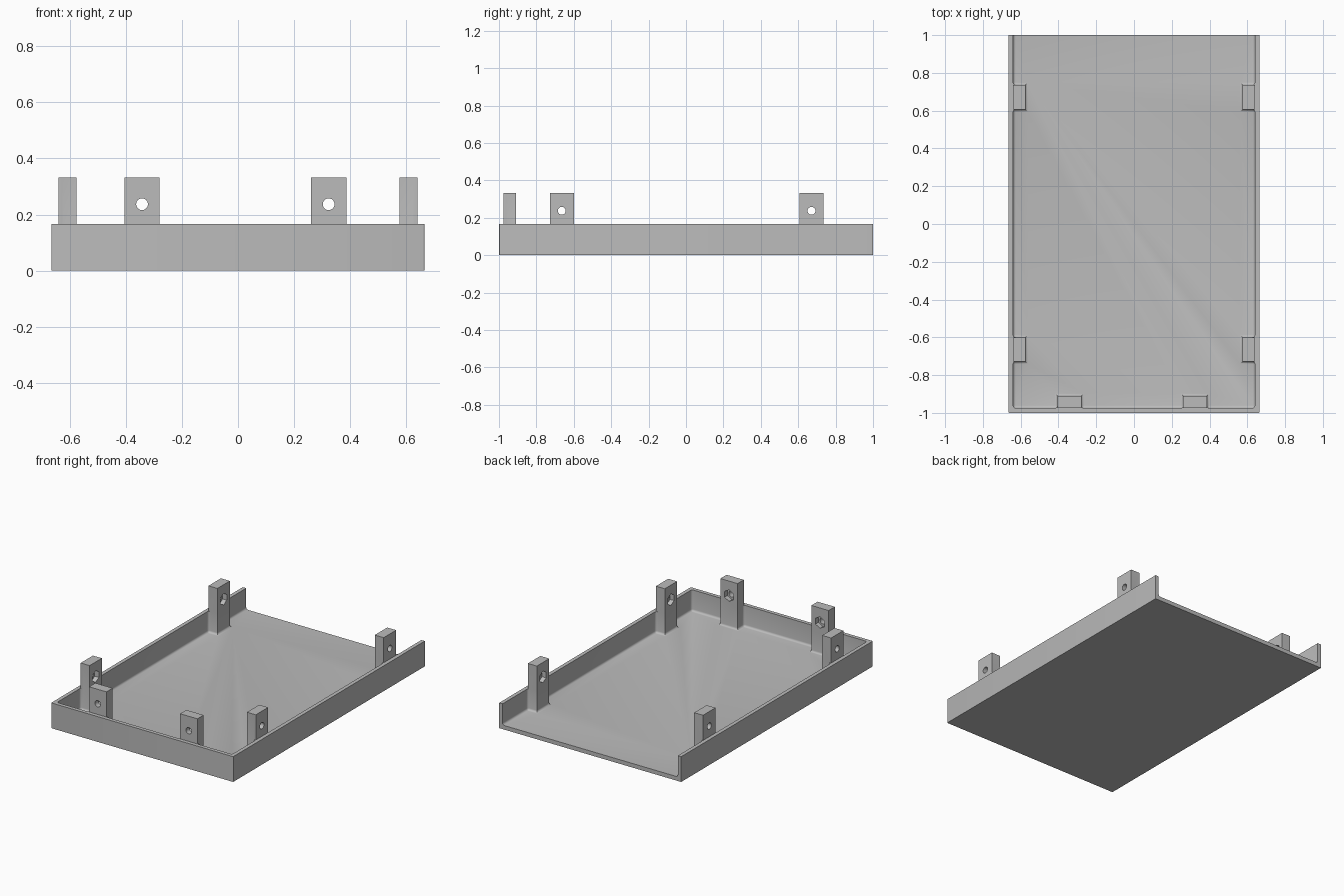
import bpy, bmesh, math
from mathutils import Vector, Matrix

if "Cube" in bpy.data.objects:
    bpy.data.objects.remove(bpy.data.objects["Cube"], do_unlink=True)

HALF_X, HALF_Y, RIM = 0.665, 1.0, 0.167
IN_X, IN_FRONT, FLOOR = 0.64, -0.975, 0.027
POST_TOP, HOLE_Z, DEPTH = 0.333, 0.237, 0.065
FILLET = 0.014

grey = bpy.data.materials.new("plain_grey")
grey.use_nodes = True
colour = (0.5, 0.5, 0.5, 1)
grey.diffuse_color = colour
grey.node_tree.nodes["Principled BSDF"].inputs["Base Color"].default_value = colour


def make_object(name, bm, helper=False):
    bmesh.ops.recalc_face_normals(bm, faces=bm.faces[:])
    mesh = bpy.data.meshes.new(name)
    bm.to_mesh(mesh)
    bm.free()
    mesh.materials.append(grey)
    obj = bpy.data.objects.new(name, mesh)
    bpy.context.collection.objects.link(obj)
    obj.hide_render = helper
    return obj


def box(name, lo, hi, helper=False):
    lo, hi = Vector(lo), Vector(hi)
    bm = bmesh.new()
    bmesh.ops.create_cube(bm, size=1)
    bmesh.ops.scale(bm, vec=hi - lo, verts=bm.verts)
    bmesh.ops.translate(bm, vec=(lo + hi) / 2, verts=bm.verts)
    return make_object(name, bm, helper)


def rod(name, centre, axis, radius, length, sides):
    """Prism centred on a point, running along the x or y axis."""
    bm = bmesh.new()
    bmesh.ops.create_cone(bm, cap_ends=True, segments=sides, radius1=radius,
                          radius2=radius, depth=length)
    turn = Vector(axis).to_track_quat('Z', 'Y').to_matrix().to_4x4()
    if abs(axis[0]) > 0.5:
        turn = turn @ Matrix.Rotation(math.pi / 2, 4, 'Z')
    bmesh.ops.transform(bm, matrix=Matrix.Translation(centre) @ turn, verts=bm.verts)
    # Keep a corner of the hexagon pointing up
    if sides == 6:
        top = max(v.co.z for v in bm.verts) - centre[2]
        if top < radius * 0.95:
            bmesh.ops.rotate(bm, cent=centre, verts=bm.verts,
                             matrix=Matrix.Rotation(math.pi / 6, 3, Vector(axis)))
    return make_object(name, bm, True)


def combine(target, tool, operation):
    mod = target.modifiers.new(operation.lower(), 'BOOLEAN')
    mod.operation, mod.solver, mod.object = operation, 'EXACT', tool
    bpy.context.view_layer.objects.active = target
    bpy.ops.object.modifier_apply(modifier=mod.name)
    bpy.data.objects.remove(tool, do_unlink=True)


# Solid tray block, with slightly eased upright corners
tray = box("tray", (-HALF_X, -HALF_Y, 0), (HALF_X, HALF_Y, RIM))
bm = bmesh.new()
bm.from_mesh(tray.data)
upright = [e for e in bm.edges if abs(e.verts[0].co.z - e.verts[1].co.z) > 0.1
           and e.verts[0].co.y < 0]
bmesh.ops.bevel(bm, geom=upright, offset=0.006, segments=3, affect='EDGES', profile=0.5)
bm.to_mesh(tray.data)
bm.free()

# Screw posts: spans along the side walls and the front wall
side_spans = [(-0.728, -0.6), (0.606, 0.736)]
front_spans = [(-0.405, -0.279), (0.26, 0.386)]
posts = []   # low corner, high corner, hole centre, inward axis
for lo, hi in side_spans:
    for s in (-1, 1):
        x0, x1 = sorted((s * IN_X, s * (IN_X - DEPTH)))
        posts.append(((x0, lo), (x1, hi), (s * (IN_X - DEPTH / 2), (lo + hi) / 2), (-s, 0, 0)))
for lo, hi in front_spans:
    posts.append(((lo, IN_FRONT), (hi, IN_FRONT + DEPTH),
                  ((lo + hi) / 2, IN_FRONT + DEPTH / 2), (0, 1, 0)))
for lo, hi, _, _ in posts:
    combine(tray, box("post", (*lo, 0.1), (*hi, POST_TOP), True), 'UNION')

# Cavity outline, anticlockwise, stepping around every post
outline = [(-IN_X, IN_FRONT)]
for lo, hi in front_spans:
    y = IN_FRONT + DEPTH
    outline += [(lo, IN_FRONT), (lo, y), (hi, y), (hi, IN_FRONT)]
outline.append((IN_X, IN_FRONT))
for lo, hi in side_spans:
    x = IN_X - DEPTH
    outline += [(IN_X, lo), (x, lo), (x, hi), (IN_X, hi)]
outline += [(IN_X, 1.2), (-IN_X, 1.2)]
for lo, hi in reversed(side_spans):
    x = IN_X - DEPTH
    outline += [(-IN_X, hi), (-x, hi), (-x, lo), (-IN_X, lo)]

bm = bmesh.new()
base = bm.faces.new([bm.verts.new((x, y, FLOOR)) for x, y in outline])
top = bmesh.ops.extrude_face_region(bm, geom=[base])
bmesh.ops.translate(bm, vec=(0, 0, 0.5),
                    verts=[g for g in top["geom"] if isinstance(g, bmesh.types.BMVert)])
if base not in bm.faces[:]:
    bm.faces.new([v for v in bm.verts if v.co.z < 0.1])
bmesh.ops.recalc_face_normals(bm, faces=bm.faces[:])
bm.normal_update()
rounded = []
for e in bm.edges:
    heights = [v.co.z for v in e.verts]
    if max(heights) < 0.1 or (min(heights) < 0.1 and e.is_convex):
        rounded.append(e)
bmesh.ops.bevel(bm, geom=rounded, offset=FILLET, segments=4, affect='EDGES', profile=0.5)
combine(tray, make_object("cavity_cutter", bm, True), 'DIFFERENCE')

# Screw holes with hexagonal nut pockets on the inner side
for _, _, (x, y), axis in posts:
    centre = Vector((x, y, HOLE_Z))
    combine(tray, rod("hole_cutter", centre, axis, 0.021, 0.2, 24), 'DIFFERENCE')
    pocket = centre + Vector(axis) * DEPTH / 2
    combine(tray, rod("pocket_cutter", pocket, axis, 0.038, 0.06, 6), 'DIFFERENCE')

# Smooth fillets, sharp edges elsewhere
bpy.ops.object.select_all(action='DESELECT')
tray.select_set(True)
bpy.context.view_layer.objects.active = tray
bpy.ops.object.shade_smooth_by_angle(angle=math.radians(30))
